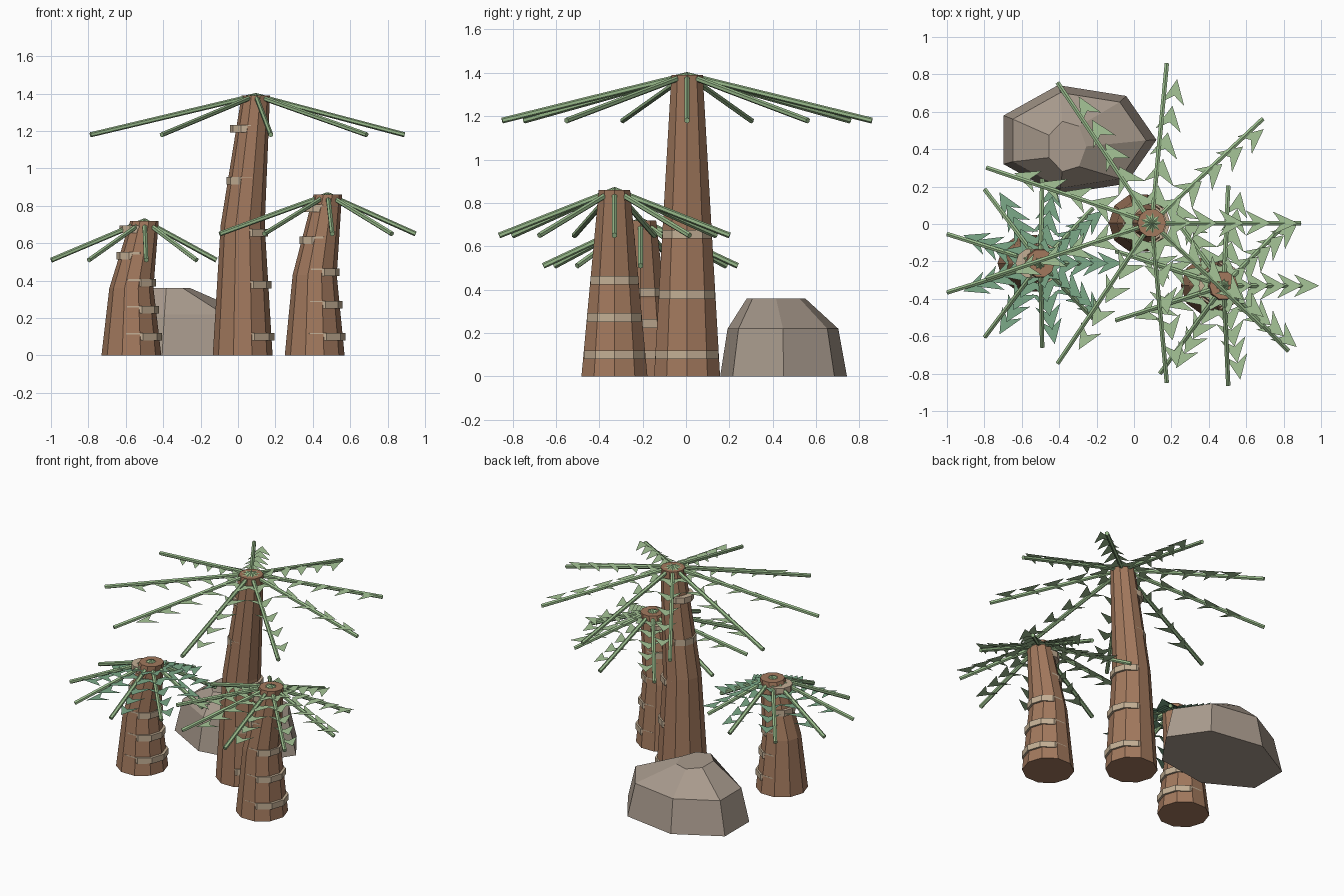
import bpy, bmesh
from math import sin, cos, tau, radians
from mathutils import Vector

if "Cube" in bpy.data.objects:
    bpy.data.objects.remove(bpy.data.objects["Cube"])


def material(name, rgb):
    m = bpy.data.materials.new(name)
    m.diffuse_color = (*rgb, 1)
    m.use_nodes = True
    m.node_tree.nodes["Principled BSDF"].inputs["Base Color"].default_value = m.diffuse_color
    return m


BARK = material("bark", (0.36, 0.19, 0.11))
BAND = material("band", (0.55, 0.43, 0.30))
STONE = material("stone", (0.40, 0.33, 0.27))
SPINE = material("spine", (0.32, 0.50, 0.26))
LIGHT = material("light_leaf", (0.38, 0.56, 0.31))
DARK = material("dark_leaf", (0.20, 0.40, 0.25))


def finish(name, bm, mat, closed=True):
    if closed:
        bmesh.ops.recalc_face_normals(bm, faces=bm.faces[:])
    me = bpy.data.meshes.new(name)
    bm.to_mesh(me)
    bm.free()
    me.materials.append(mat)
    ob = bpy.data.objects.new(name, me)
    bpy.context.collection.objects.link(ob)


def loft(bm, sections, n):
    """Closed solid through elliptical sections (cx, cy, z, rx, ry)."""
    rings = [[bm.verts.new((x + rx * cos(tau * i / n), y + ry * sin(tau * i / n), z))
              for i in range(n)] for x, y, z, rx, ry in sections]
    for a, b in zip(rings, rings[1:]):
        for i in range(n):
            j = (i + 1) % n
            bm.faces.new((a[i], a[j], b[j], b[i]))
    bm.faces.new(rings[0][::-1])
    bm.faces.new(rings[-1])


def rod(bm, a, b, r, n=6):
    d = b - a
    mat = d.to_track_quat('Z', 'Y').to_matrix().to_4x4()
    mat.translation = (a + b) / 2
    bmesh.ops.create_cone(bm, cap_ends=True, segments=n, radius1=r, radius2=r,
                          depth=d.length, matrix=mat)


def palm(name, x, y, height, reach, leaf_mat):
    lean, drop, r0, r1 = 0.07, 0.21, 0.16, 0.076
    # trunk: straight lower half, leaning upper half
    bm = bmesh.new()
    rm = (r0 + r1) / 2
    loft(bm, [(x, y, 0, r0, r0), (x, y, height / 2, rm, rm),
              (x + lean, y, height, r1, r1)], 10)
    finish(name + "_trunk", bm, BARK)

    # bark bands
    bm = bmesh.new()
    for i in range(5):
        z = 0.1 + 0.2 * height * i
        r = (r0 + (r1 - r0) * z / height) * 0.99
        loft(bm, [(x + 0.017, y, z - 0.02, r, r), (x + 0.017, y, z + 0.02, r, r)], 10)
    finish(name + "_bark_bands", bm, BAND)

    # frond spines and arrow-shaped leaflets
    spines, leaves = bmesh.new(), bmesh.new()
    top = Vector((x + lean, y, height))
    for k in range(9):
        a = radians(40 * k)
        out, side = Vector((cos(a), sin(a), 0)), Vector((-sin(a), cos(a), 0))
        rod(spines, top, Vector((x, y, height - drop)) + out * reach, 0.0135)
        for i in range(1, 6):
            t = i / 6
            p = top + out * reach * t - Vector((0, 0, drop * t))
            w = 0.095 - 0.04 * t
            tip, notch = leaves.verts.new(p + out * 0.06), leaves.verts.new(p - out * 0.03)
            left = leaves.verts.new(p - out * 0.075 + side * w)
            right = leaves.verts.new(p - out * 0.075 - side * w)
            leaves.faces.new((tip, left, notch))
            leaves.faces.new((tip, notch, right))
    finish(name + "_frond_spines", spines, SPINE)
    finish(name + "_leaflets", leaves, leaf_mat, closed=False)


palm("tall_palm", 0.025, 0.005, 1.39, 0.866, LIGHT)
palm("right_palm", 0.41, -0.33, 0.86, 0.54, LIGHT)
palm("left_palm", -0.57, -0.21, 0.72, 0.455, DARK)

# boulder
bm = bmesh.new()
loft(bm, [(-0.31, 0.45, 0, 0.43, 0.30), (-0.31, 0.447, 0.22, 0.375, 0.262),
          (-0.36, 0.415, 0.36, 0.105, 0.138)], 7)
finish("boulder", bm, STONE)
